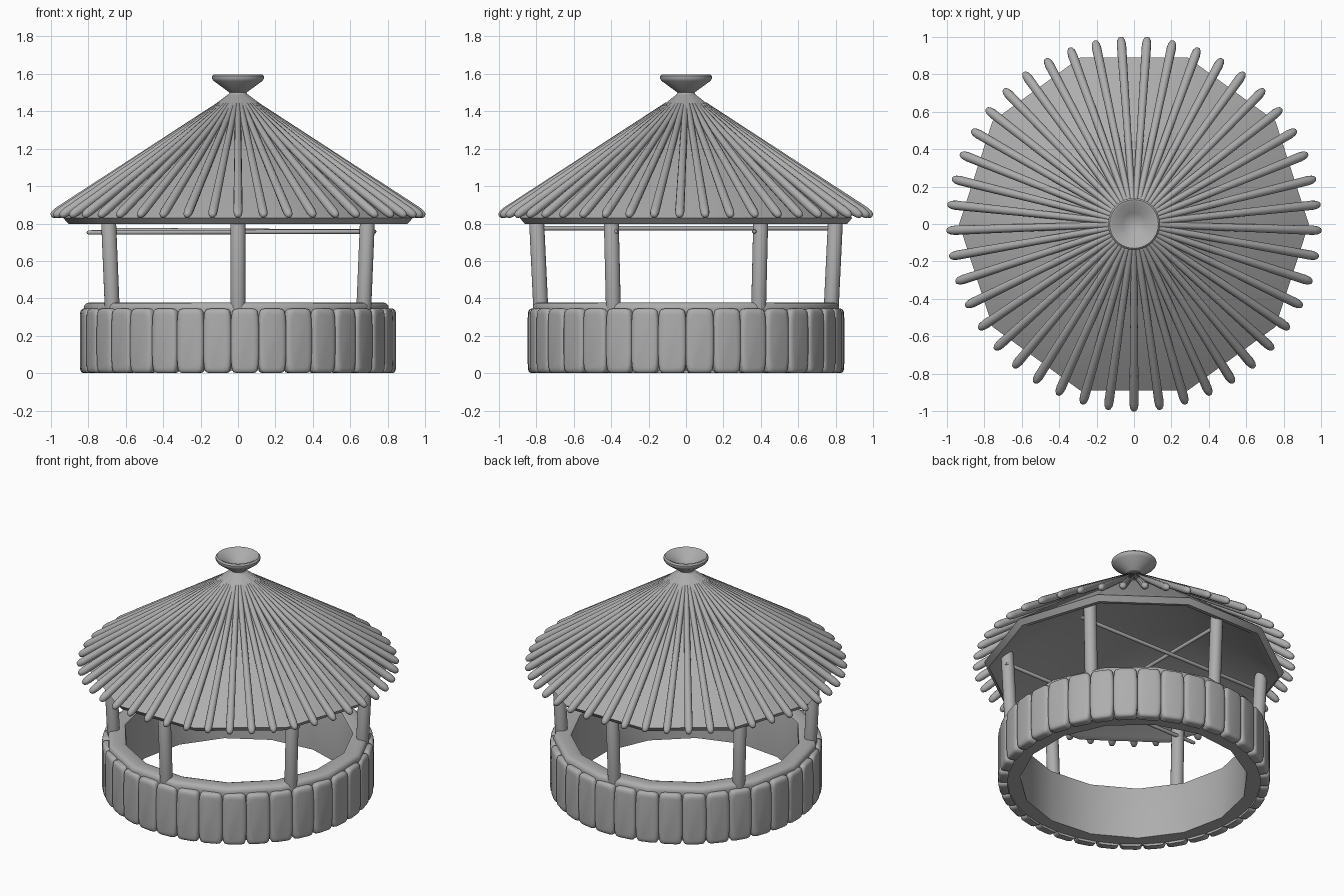
import bpy, bmesh, math
from mathutils import Matrix, Vector

if "Cube" in bpy.data.objects:
    bpy.data.objects.remove(bpy.data.objects["Cube"])

# Dark grey shared by all parts
grey = bpy.data.materials.new("dark_grey")
grey.diffuse_color = (.42, .42, .42, 1)
grey.use_nodes = True
grey.node_tree.nodes["Principled BSDF"].inputs["Base Color"].default_value = grey.diffuse_color


def finish(name, bm, angle=35):
    bmesh.ops.remove_doubles(bm, verts=bm.verts, dist=1e-5)
    bmesh.ops.recalc_face_normals(bm, faces=bm.faces)
    me = bpy.data.meshes.new(name)
    bm.to_mesh(me)
    bm.free()
    me.materials.append(grey)
    ob = bpy.data.objects.new(name, me)
    bpy.context.collection.objects.link(ob)
    bpy.ops.object.select_all(action='DESELECT')
    bpy.context.view_layer.objects.active = ob
    ob.select_set(True)
    bpy.ops.object.shade_smooth_by_angle(angle=math.radians(angle))
    return ob


def lathe(bm, profile, sides, closed=False, start=0.0, matrix=Matrix()):
    """Spin (radius, z) points round the z axis."""
    rings = [[bm.verts.new(matrix @ Vector((r * math.cos(a), r * math.sin(a), z)))
              for a in (start + 2 * math.pi * i / sides for i in range(sides))]
             if r > 0 else [bm.verts.new(matrix @ Vector((0, 0, z)))]
             for r, z in profile]
    pairs = list(zip(rings, rings[1:]))
    if closed:
        pairs.append((rings[-1], rings[0]))
    for a, b in pairs:
        for i in range(sides):
            j = (i + 1) % sides
            if len(a) == 1:
                bm.faces.new((a[0], b[i], b[j]))
            elif len(b) == 1:
                bm.faces.new((a[i], b[0], a[j]))
            else:
                bm.faces.new((a[i], b[i], b[j], a[j]))


def pole(bm, p, q, r1, r2, sides=12):
    """Tapered round pole with rounded ends from p to q."""
    p, q = Vector(p), Vector(q)
    d = q - p
    n = d.length
    m = Matrix.Translation(p) @ d.to_track_quat('Z', 'Y').to_matrix().to_4x4()
    lathe(bm, [(0, 0), (r1 * .55, r1 * .2), (r1 * .85, r1 * .8), (r1, r1 * 2),
               (r2, n - r2), (r2 * .7, n - r2 * .3), (0, n)], sides, matrix=m)


def polar(r, a, z):
    return (r * math.cos(a), r * math.sin(a), z)


def stave(bm, a):
    """Upright pillow-fronted slab with rounded corners, facing angle a."""
    h = .345
    corner = [(.04, 0), (.058, .004), (.067, .015), (.072, .04), (.0755, .10)]
    right = corner + [(w, h - z) for w, z in reversed(corner)]
    outline = right + [(-w, z) for w, z in reversed(right)]
    turn = Matrix.Rotation(a, 4, 'Z')
    rings = []
    for x, inset in ((.785, 0), (.826, 0), (.836, .004), (.842, .012), (.845, .028)):
        sw, sz = 1 - inset / .0755, 1 - inset / (h / 2)
        rings.append([bm.verts.new(turn @ Vector((x, w * sw, h / 2 + (z - h / 2) * sz)))
                      for w, z in outline])
    n = len(outline)
    for p, q in zip(rings, rings[1:]):
        for i in range(n):
            bm.faces.new((p[i], p[(i + 1) % n], q[(i + 1) % n], q[i]))
    bm.faces.new(rings[0])
    bm.faces.new(rings[-1])


# Wall ring with a rounded top
bm = bmesh.new()
lathe(bm, [(.71, .015), (.815, .015), (.824, .345), (.822, .362), (.81, .374), (.79, .379),
           (.735, .379), (.715, .372), (.71, .355)], 15, True, math.pi)
finish("wall_ring", bm, 45)

# Staves round the wall
bm = bmesh.new()
for i in range(35):
    stave(bm, 2 * math.pi * (i + .5) / 35)
finish("wall_staves", bm, 40)

# Six slightly splayed posts
bm = bmesh.new()
for i in range(6):
    a = math.radians(30 + 60 * i)
    pole(bm, polar(.772, a, .25), polar(.802, a, .88), .04, .04, 20)
finish("posts", bm)

# Thin tie bars under the roof
bm = bmesh.new()
pole(bm, (-.81, -.375, .752), (.73, -.375, .757), .012, .012)
pole(bm, (-.73, .365, .765), (.74, .365, .757), .012, .012)
pole(bm, (0, -.79, .775), (0, .80, .775), .012, .012)
finish("tie_bars", bm)

# Hollow ten-sided roof
bm = bmesh.new()
lathe(bm, [(0, 1.51), (.04, 1.5), (.935, .83), (.905, .797), (.865, .807), (0, 1.45)], 10)
finish("roof_shell", bm)

# Thatch rods lying on the roof
bm = bmesh.new()
for i in range(45):
    a = math.radians(-2 + 8 * i)
    pole(bm, polar(1.0, a, .838), polar(.09, a, 1.442), .025, .015)
finish("roof_rods", bm, 50)

# Flared dish on the peak
bm = bmesh.new()
lathe(bm, [(0, 1.47), (.06, 1.475), (.045, 1.5), (.13, 1.562), (.139, 1.575), (.139, 1.588),
           (.13, 1.597), (.118, 1.595), (.06, 1.55), (0, 1.525)], 45)
finish("roof_finial", bm)
